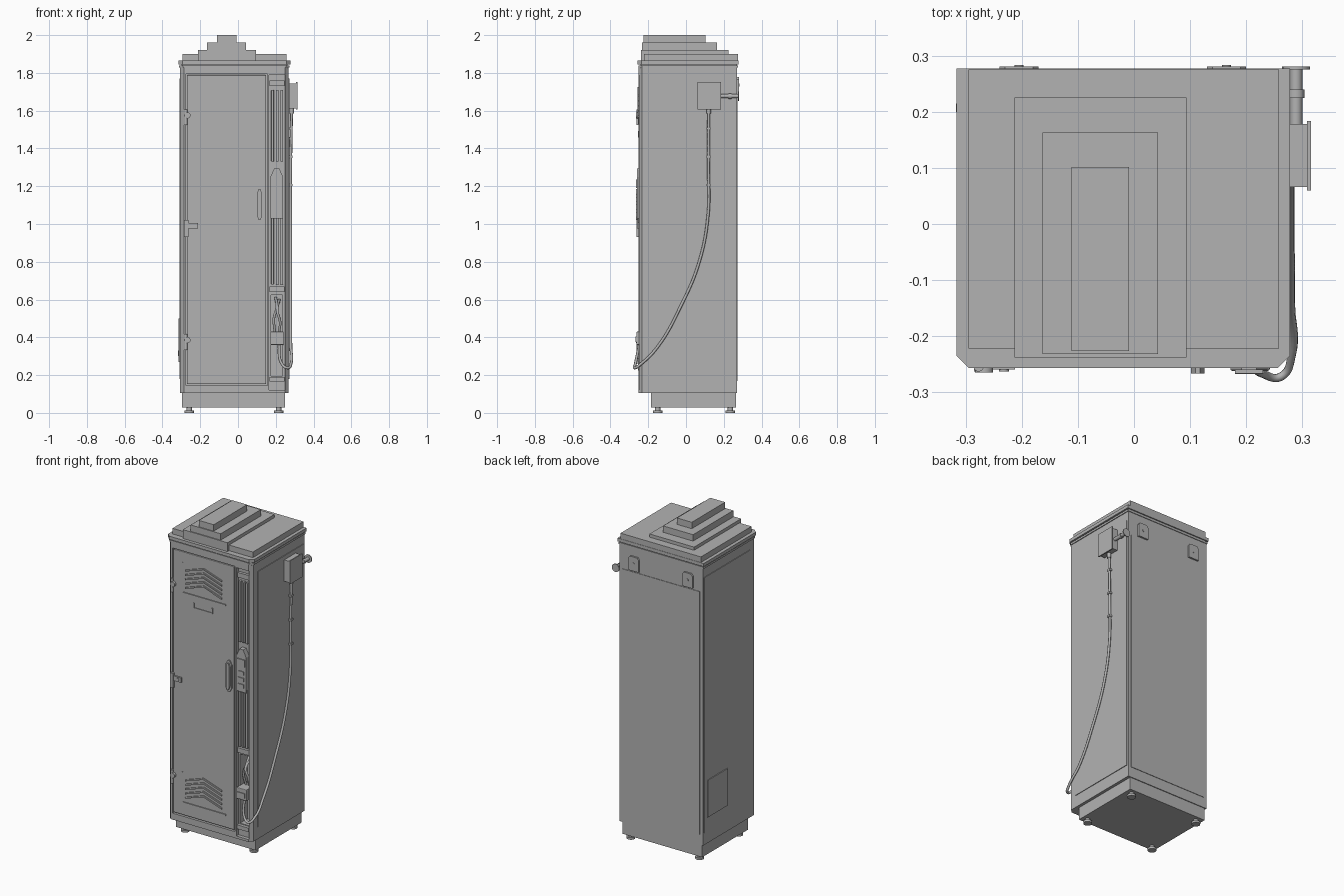
import bpy, bmesh, math
from mathutils import Vector

if "Cube" in bpy.data.objects:
    bpy.data.objects.remove(bpy.data.objects["Cube"])

grey = bpy.data.materials.new("cabinet_grey")
grey.diffuse_color = (0.45, 0.45, 0.45, 1)
grey.use_nodes = True
grey.node_tree.nodes["Principled BSDF"].inputs["Base Color"].default_value = grey.diffuse_color


def finish(name, bm, bevel=0.0):
    bmesh.ops.recalc_face_normals(bm, faces=bm.faces)
    me = bpy.data.meshes.new(name)
    bm.to_mesh(me)
    bm.free()
    ob = bpy.data.objects.new(name, me)
    bpy.context.collection.objects.link(ob)
    me.materials.append(grey)
    if bevel:
        m = ob.modifiers.new("bevel", 'BEVEL')
        m.width, m.segments = bevel, 2
    return ob


def prism(name, pts, a, b, axis='z', bevel=0.0):
    """Extrude a 2D outline from a to b along an axis."""
    place = {'z': lambda u, v, w: (u, v, w), 'y': lambda u, v, w: (u, w, v),
             'x': lambda u, v, w: (w, u, v)}[axis]
    bm = bmesh.new()
    lo = [bm.verts.new(place(u, v, a)) for u, v in pts]
    hi = [bm.verts.new(place(u, v, b)) for u, v in pts]
    bm.faces.new(lo)
    bm.faces.new(hi)
    n = len(pts)
    for i in range(n):
        j = (i + 1) % n
        bm.faces.new((lo[i], lo[j], hi[j], hi[i]))
    return finish(name, bm, bevel)


def box(name, x0, x1, y0, y1, z0, z1, bevel=0.0):
    return prism(name, [(x0, y0), (x1, y0), (x1, y1), (x0, y1)], z0, z1, bevel=bevel)


def rod(name, p, q, r, sides=16):
    p, q = Vector(p), Vector(q)
    bm = bmesh.new()
    bmesh.ops.create_cone(bm, cap_ends=True, segments=sides, radius1=r, radius2=r,
                          depth=(q - p).length)
    bm.transform((q - p).to_track_quat('Z', 'Y').to_matrix().to_4x4())
    bmesh.ops.translate(bm, verts=bm.verts, vec=(p + q) / 2)
    ob = finish(name, bm)
    bpy.context.view_layer.objects.active = ob
    ob.select_set(True)
    bpy.ops.object.shade_smooth_by_angle()
    ob.select_set(False)
    return ob


def hose(name, pts, r):
    cu = bpy.data.curves.new(name, 'CURVE')
    cu.dimensions = '3D'
    cu.bevel_depth, cu.bevel_resolution, cu.resolution_u = r, 2, 8
    cu.use_fill_caps = True
    sp = cu.splines.new('BEZIER')
    sp.bezier_points.add(len(pts) - 1)
    for bp, co in zip(sp.bezier_points, pts):
        bp.co = co
        bp.handle_left_type = bp.handle_right_type = 'AUTO'
    ob = bpy.data.objects.new(name, cu)
    bpy.context.collection.objects.link(ob)
    cu.materials.append(grey)
    return ob


def cut(ob, *dims):
    cutter = box("cutter", *dims)
    m = ob.modifiers.new("cut", 'BOOLEAN')
    m.operation, m.object, m.solver = 'DIFFERENCE', cutter, 'EXACT'
    bpy.context.view_layer.objects.active = ob
    bpy.ops.object.modifier_apply(modifier=m.name)
    bpy.data.objects.remove(cutter)


def outline(x0, x1, y0, y1, c):
    """Rectangle with chamfered front corners."""
    return [(x0, y1), (x0, y0 + c), (x0 + c, y0), (x1 - c, y0), (x1, y0 + c), (x1, y1)]


# cabinet shell with door opening, side channel and cable bay
shell = prism("cabinet_shell", outline(-.307, .268, -.252, .270, .02), .105, 1.83)
cut(shell, -.275, .155, -.3, -.236, .145, 1.795)
cut(shell, .165, .25, -.3, -.230, .12, 1.79)
cut(shell, .176, .236, -.3, -.16, .195, .625)

# plinth and feet
box("plinth", -.297, .25, -.185, .265, .028, .11)
for x in (-.258, .215):
    for y in (-.15, .235):
        rod("foot_stem", (x, y, .01), (x, y, .04), .014)
        rod("foot_pad", (x, y, 0), (x, y, .013), .025)

# roof and stepped cover
box("roof_neck", -.30, .262, -.24, .270, 1.825, 1.85)
prism("roof_lip", outline(-.312, .273, -.252, .274, .02), 1.828, 1.84)
prism("roof_slab", outline(-.316, .278, -.257, .277, .022), 1.845, 1.865)
box("roof_panel", -.295, .258, -.222, .275, 1.86, 1.90)
box("roof_step_low", -.213, .094, -.238, .225, 1.86, 1.92)
box("roof_step_mid", -.163, .043, -.232, .163, 1.91, 1.96)
box("roof_step_top", -.111, -.009, -.226, .102, 1.95, 2.0)

# door
box("door", -.27, .148, -.249, -.23, .152, 1.788, .003)
for z in (.225, 1.53):
    box("louvre_sill", -.205, .092, -.255, -.245, z, z + .01)
    box("louvre_edge", -.208, -.203, -.253, -.245, z, z + .195)
    for i in range(5):
        zz = z + .035 + i * .027
        t = .009
        prism("louvre", [(-.185, zz), (-.06, zz + .042), (.065, zz), (.065, zz + t),
                         (-.06, zz + .042 + t), (-.185, zz + t)], -.256, -.245, 'y')
# label holder
box("label_holder_bottom", -.13, .002, -.253, -.245, 1.457, 1.463)
for x in (-.13, -.004):
    box("label_holder_side", x, x + .006, -.253, -.245, 1.457, 1.492)

# door handle: elongated eight-sided surround with a grip bar
def octagon(x0, x1, z0, z1, c, d):
    return [(x0 + c, z0), (x1 - c, z0), (x1, z0 + d), (x1, z1 - d),
            (x1 - c, z1), (x0 + c, z1), (x0, z1 - d), (x0, z0 + d)]

prism("handle_plate", octagon(.093, .135, 1.005, 1.2, .014, .025), -.256, -.245, 'y')
prism("handle_grip", octagon(.102, .126, 1.02, 1.185, .008, .02), -.266, -.25, 'y')

# hinges and latch
for z in (.375, 1.565):
    rod("hinge_pin", (-.277, -.254, z - .042), (-.277, -.254, z + .042), .009)
    rod("hinge_knob", (-.267, -.25, z + .01), (-.267, -.265, z + .01), .016)
box("latch_plate", -.285, -.262, -.263, -.245, .93, 1.02)
box("latch_bar", -.27, -.212, -.259, -.245, .975, 1.005)
rod("latch_bolt", (-.232, -.25, .99), (-.232, -.263, .99), .009)

# ribs in the side channel
for z0, z1 in ((1.33, 1.71), (.68, 1.05)):
    for x in (.183, .2075, .232):
        box("channel_rib", x - .007, x + .007, -.25, -.225, z0, z1, .003)
for z in (.64, 1.73):
    box("channel_block", .168, .247, -.247, -.225, z, z + .03)

# control panel in the channel
prism("control_panel", [(.172, 1.03), (.238, 1.03), (.238, 1.25), (.218, 1.295),
                        (.192, 1.295), (.172, 1.25)], -.26, -.225, 'y')
box("control_screen", .18, .23, -.266, -.255, 1.19, 1.235)
for z in (1.06, 1.1, 1.14):
    box("control_key", .185, .225, -.265, -.255, z, z + .02)

# cable bay contents
box("socket_block", .172, .242, -.262, -.17, .36, .43, .004)
box("socket_flap", .18, .232, -.267, -.25, .375, .405)
hose("bay_cable_left", [(.195, -.2, .43), (.19, -.215, .5), (.205, -.21, .56), (.2, -.17, .61)], .007)
hose("bay_cable_right", [(.217, -.2, .43), (.223, -.215, .48), (.208, -.22, .54), (.218, -.17, .6)], .007)
box("bay_ledge", .168, .247, -.25, -.225, .165, .19)

# raised panels on the sides and back
box("right_panel", .26, .272, -.19, .26, .18, 1.77)
box("left_panel", -.311, -.30, -.19, .26, .18, 1.77)
box("back_panel", -.285, .247, .26, .273, .17, 1.68)
box("left_hatch", -.316, -.305, .04, .235, .27, .5)
box("left_hatch_catch", -.317, -.305, .2, .215, .3, .33)

# wall brackets on the back
for x in (-.205, .165):
    prism("wall_bracket", [(x - .035, 1.69), (x + .035, 1.69), (x + .035, 1.765), (x + .025, 1.778),
                           (x - .025, 1.778), (x - .035, 1.765)], .265, .281, 'y')
    rod("bracket_bolt", (x, .275, 1.735), (x, .283, 1.735), .008)

# junction box, pipe and supply cable on the right side
box("junction_box", .265, .309, .066, .178, 1.612, 1.745)
box("junction_lid", .308, .315, .06, .184, 1.606, 1.751)
rod("conduit", (.289, .17, 1.677), (.289, .275, 1.677), .011)
rod("conduit_collar", (.289, .225, 1.677), (.289, .24, 1.677), .015)
rod("conduit_flange", (.289, .275, 1.677), (.289, .281, 1.677), .025)
rod("cable_gland", (.284, .12, 1.585), (.284, .12, 1.615), .012)
hose("supply_cable", [(.284, .12, 1.6), (.279, .119, 1.3), (.279, .117, 1.05), (.279, .07, .8),
                      (.279, -.03, .56), (.28, -.15, .35), (.281, -.235, .262), (.262, -.272, .238),
                      (.232, -.268, .26), (.216, -.245, .37)], .0075)
for z in (1.2, 1.35, 1.5):
    box("cable_clip", .265, .289, .109, .131, z, z + .012)
